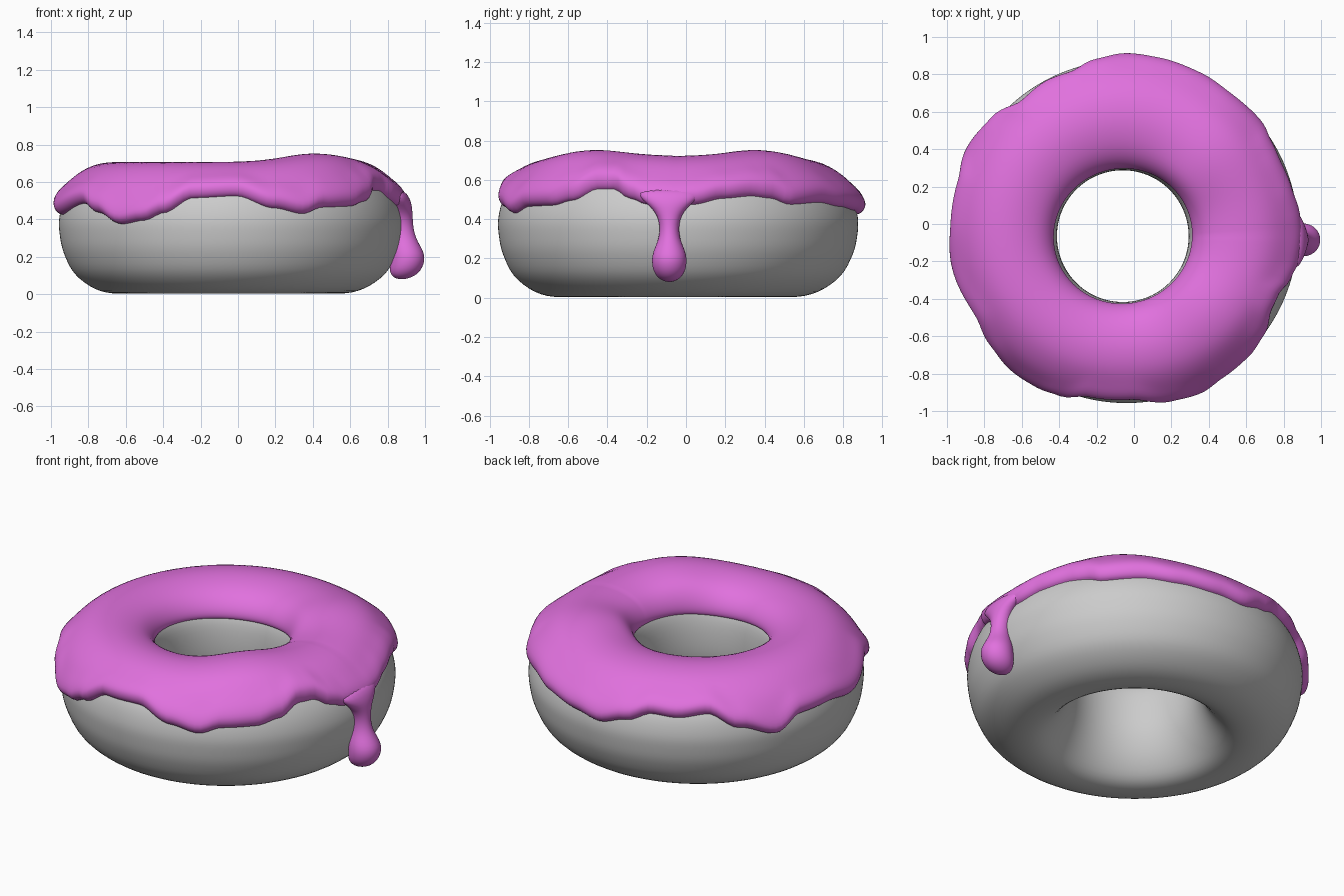
import bpy, math
from mathutils import Vector

if "Cube" in bpy.data.objects:
    bpy.data.objects.remove(bpy.data.objects["Cube"])

# Closed dough cross-section (radius, z): inner wall, top, outer wall, bottom
PROFILE = [(.352, .36), (.362, .5), (.40, .58), (.48, .642), (.6, .668), (.72, .65),
           (.82, .59), (.885, .51), (.915, .41), (.913, .32), (.89, .22), (.83, .11),
           (.72, .03), (.6, .004), (.5, .03), (.42, .12), (.368, .24)]
# Lower edge of the icing: (angle in degrees, z)
EDGE = [(0, .46), (5, .47), (15, .50), (25, .51), (32, .50), (39, .47), (53, .48), (65, .46),
        (80, .44), (90, .42), (100, .46), (109, .51), (118, .50), (129, .52), (140, .44),
        (153, .38), (163, .45), (177, .45), (190, .42), (210, .48), (220, .43), (231, .37),
        (240, .39), (247, .43), (257, .51), (272, .52), (285, .455), (295, .425), (303, .46),
        (315, .465), (323, .49), (332, .54), (338, .54), (344, .50), (350, .47), (360, .46)]
STEPS = 180


def material(name, rgb):
    m = bpy.data.materials.new(name)
    m.diffuse_color = (*rgb, 1)
    m.use_nodes = True
    m.node_tree.nodes["Principled BSDF"].inputs["Base Color"].default_value = m.diffuse_color
    return m


def section(u):
    """Smooth closed spline through the dough profile."""
    i, t = math.floor(u), u - math.floor(u)
    a, b, c, d = (Vector(PROFILE[(i + k) % len(PROFILE)]) for k in (-1, 0, 1, 2))
    return .5 * (2*b + (c - a)*t + (2*a - 5*b + 4*c - d)*t*t + (3*b - a - 3*c + d)*t**3)


def normal(u):
    t = section(u + .01) - section(u - .01)
    return Vector((-t.y, t.x)).normalized()


def place(p, ang):
    """Put a section point at an angle, with the off-centre hole and uneven top."""
    r, z = p
    w = max(0, min(1, (.92 - r) / .57))
    bump = math.exp(-((math.degrees(ang) - 42) / 24) ** 2) \
        + math.exp(-((math.degrees(ang) - 318) / 26) ** 2) \
        + .3 * math.exp(-(min(math.degrees(ang), 360 - math.degrees(ang)) / 25) ** 2)
    k = max(0, min(1, (z - .48) / .2))
    z += .045 * bump * k * k * (3 - 2*k)
    return (-.04 - .02*w + r*math.cos(ang), -.04 - .025*w + r*math.sin(ang), z)


def edge_z(deg):
    for (a, za), (b, zb) in zip(EDGE, EDGE[1:]):
        if a <= deg <= b:
            t = (deg - a) / (b - a)
            t = t * t * (3 - 2*t)
            return za + (zb - za) * t


def loft(name, rows, mat, wrap_rows, wrap_cols, caps=False):
    n, m = len(rows), len(rows[0])
    faces = []
    for i in range(n if wrap_rows else n - 1):
        for j in range(m if wrap_cols else m - 1):
            i2, j2 = (i + 1) % n, (j + 1) % m
            faces.append((i*m + j, i2*m + j, i2*m + j2, i*m + j2))
    if caps:
        faces += [tuple(range(m)), tuple(range(n*m - 1, (n - 1)*m - 1, -1))]
    me = bpy.data.meshes.new(name)
    me.from_pydata([v for r in rows for v in r], [], faces)
    me.materials.append(mat)
    me.shade_smooth()
    ob = bpy.data.objects.new(name, me)
    bpy.context.collection.objects.link(ob)
    bpy.context.view_layer.objects.active = ob
    bpy.ops.object.select_all(action='DESELECT')
    ob.select_set(True)
    bpy.ops.object.mode_set(mode='EDIT')
    bpy.ops.mesh.select_all(action='SELECT')
    bpy.ops.mesh.normals_make_consistent(inside=False)
    bpy.ops.object.mode_set(mode='OBJECT')
    return ob


grey = material("plain grey dough", (.6, .6, .6))
pink = material("orchid pink icing", (.75, .165, .73))
angles = [2 * math.pi * i / STEPS for i in range(STEPS)]

# Dough ring
K = 4
loft("dough", [[place(section(j / K), a) for j in range(len(PROFILE) * K)] for a in angles],
     grey, True, True)

# Icing sheet: follows the dough, with a wavy, rounded, slightly swollen lip
rows = []
for a in angles:
    target = edge_z(math.degrees(a)) + .005
    lo, hi = 4.5, 9.5
    for _ in range(30):
        mid = (lo + hi) / 2
        lo, hi = (mid, hi) if section(mid).y > target else (lo, mid)
    u0, u1 = 1.45 + .12 * math.sin(2*a + 1), lo
    row = []
    for j in range(41):
        u = u0 + (u1 - u0) * (.5 - .5 * math.cos(math.pi * j / 40))
        d_in, d_out = (u - u0) * .09, (u1 - u) * .1
        off = .038 + .016 * math.exp(-((d_out - .05) / .06) ** 2)
        off *= math.sqrt(1 - (1 - min(1, d_out / .045)) ** 2)
        off *= math.sqrt(1 - (1 - min(1, d_in / .12)) ** 2)
        if j in (0, 40):
            off = -.012
        row.append(place(section(u) + normal(u) * off, a))
    rows.append(row)
loft("icing", rows, pink, True, False)

# Long drip running down the right side: (z, centre x, half depth, half width)
DRIP = [(.56, .84, .05, .17), (.51, .865, .055, .15), (.475, .875, .055, .11),
        (.44, .88, .053, .075), (.40, .88, .055, .055), (.35, .882, .056, .048),
        (.30, .888, .064, .055), (.26, .896, .078, .072), (.22, .906, .09, .087),
        (.18, .907, .092, .09), (.14, .898, .088, .083), (.11, .888, .074, .066),
        (.09, .88, .05, .042), (.08, .875, .015, .014)]
rings = [[(x + dx * math.cos(t), -.085 + dy * math.sin(t), z)
          for t in (2 * math.pi * k / 24 for k in range(24))] for z, x, dx, dy in DRIP]
drip = loft("icing_drip", rings, pink, False, True, caps=True)
sub = drip.modifiers.new("smooth", 'SUBSURF')
sub.levels = sub.render_levels = 1
